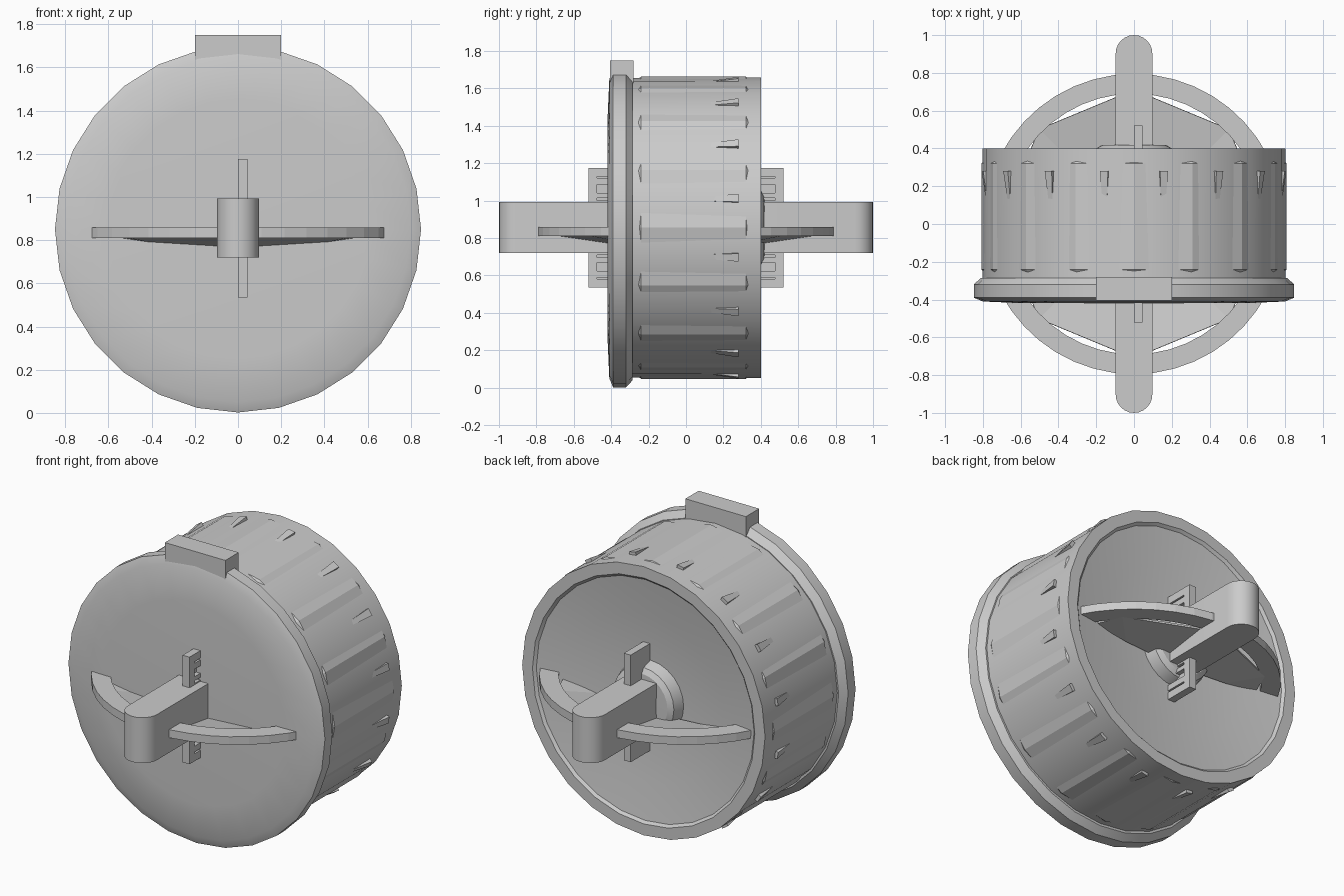
import bpy, bmesh, math
from mathutils import Matrix

cube = bpy.data.objects.get("Cube")
if cube:
    bpy.data.objects.remove(cube, do_unlink=True)

grey = bpy.data.materials.new("plain_grey")
grey.use_nodes = True
colour = (0.6, 0.6, 0.6, 1)
grey.diffuse_color = colour
grey.node_tree.nodes["Principled BSDF"].inputs["Base Color"].default_value = colour

MID = 0.855      # height of the axle
TAU = math.tau


def finish(name, bm, smooth=False):
    bmesh.ops.recalc_face_normals(bm, faces=bm.faces)
    mesh = bpy.data.meshes.new(name)
    bm.to_mesh(mesh)
    bm.free()
    mesh.materials.append(grey)
    ob = bpy.data.objects.new(name, mesh)
    bpy.context.collection.objects.link(ob)
    if smooth:
        bpy.ops.object.select_all(action='DESELECT')
        ob.select_set(True)
        bpy.context.view_layer.objects.active = ob
        bpy.ops.object.shade_smooth_by_angle(angle=math.radians(28))
    return ob


def add_box(bm, x, y, z):
    size = Matrix.Diagonal((x[1] - x[0], y[1] - y[0], z[1] - z[0], 1))
    place = Matrix.Translation((sum(x) / 2, sum(y) / 2, sum(z) / 2))
    return bmesh.ops.create_cube(bm, size=1, matrix=place @ size)["verts"]


def lathe(name, profile, sides, height, smooth=True):
    """Turn a (radius, y) profile around the y axis."""
    bm = bmesh.new()
    verts = [bm.verts.new((0, y, r)) for r, y in profile]
    edges = [bm.edges.new(pair) for pair in zip(verts, verts[1:])]
    bmesh.ops.spin(bm, geom=verts + edges, cent=(0, 0, 0), axis=(0, 1, 0),
                   angle=TAU, steps=sides)
    bmesh.ops.remove_doubles(bm, verts=bm.verts, dist=0.0005)
    bmesh.ops.translate(bm, verts=bm.verts, vec=(0, 0, height))
    return finish(name, bm, smooth)


def prism(name, points, z0, z1, smooth=False):
    bm = bmesh.new()
    face = bm.faces.new([bm.verts.new((x, y, z0)) for x, y in points])
    top = bmesh.ops.extrude_face_region(bm, geom=[face])["geom"]
    bmesh.ops.translate(bm, vec=(0, 0, z1 - z0),
                        verts=[v for v in top if isinstance(v, bmesh.types.BMVert)])
    return finish(name, bm, smooth)


# Front lid with bevelled rim
lathe("front_lid", [(0, -.42), (.6, -.419), (.8, -.41), (.848, -.39),
                    (.848, -.32), (.81, -.285), (.7, -.285), (0, -.285)], 28, .85)

# Drum shell with a shallow dished back
lathe("drum", [(0, -.3), (.801, -.3), (.803, .4), (.735, .4), (.72, .385),
               (.5, .355), (.25, .335), (0, .33)], 28, MID)

# Sixteen staves whose corners break through the shell as strips
lathe("drum_staves", [(.785, -.27), (.808, -.24), (.808, .32), (.785, .35)],
      16, MID, smooth=False)

# Domed hub at the back
lathe("back_hub", [(.22, .33), (.2, .4), (.17, .418), (0, .422)], 24, MID)

# Wedge cleats around the drum
bm = bmesh.new()
for i in range(16):
    verts = add_box(bm, (-.022, .022), (.13, .28), (.77, .818))
    for v in verts:
        if v.co.y < .2:
            v.co.x *= .6
            if v.co.z > .8:
                v.co.z = .797
    bmesh.ops.rotate(bm, verts=verts, cent=(0, 0, 0),
                     matrix=Matrix.Rotation((i + .5) * TAU / 16, 3, 'Y'))
bmesh.ops.translate(bm, verts=bm.verts, vec=(0, 0, MID))
finish("drum_cleats", bm)

# Block on top of the lid
bm = bmesh.new()
add_box(bm, (-.2, .2), (-.405, -.28), (1.62, 1.75))
finish("top_block", bm)

# Round-ended handle running through the drum
outline = []
for end, start in ((1, 0), (-1, math.pi)):
    for i in range(13):
        a = start + math.pi * i / 12
        outline.append((.097 * math.cos(a), end * .903 + .097 * math.sin(a)))
prism("handle_bar", outline, .72, .992, smooth=True)

# Flat ring arcs outside the drum, front and back
for label, side in (("back", 1), ("front", -1)):
    low = math.asin(.36 / .79)
    angles = [low + (math.pi - 2 * low) * i / 16 for i in range(17)]
    arc = [(.795 * math.cos(a), side * .795 * math.sin(a)) for a in angles]
    arc += [(.69 * math.cos(a), side * .69 * math.sin(a)) for a in reversed(angles)]
    prism(label + "_ring_arc", arc, .81, .858)

# Shallow eight-sided web inside the ring, clipped to what lies outside
for label, side in (("back", 1), ("front", -1)):
    bm = bmesh.new()
    cone = bmesh.ops.create_cone(bm, segments=8, radius1=.03, radius2=.71, depth=.1,
                                 cap_ends=True, cap_tris=False)
    bmesh.ops.rotate(bm, verts=cone["verts"], cent=(0, 0, 0),
                     matrix=Matrix.Rotation(0, 3, 'Z'))
    lid = [f for f in bm.faces if f.normal.z > .9]
    bmesh.ops.delete(bm, geom=lid, context='FACES_ONLY')
    bmesh.ops.translate(bm, verts=bm.verts, vec=(0, 0, .772))
    bmesh.ops.bisect_plane(bm, geom=bm.verts[:] + bm.edges[:] + bm.faces[:],
                           plane_co=(0, side * .35, 0), plane_no=(0, side, 0),
                           clear_inner=True)
    web = finish(label + "_web", bm)
    solid = web.modifiers.new("thickness", 'SOLIDIFY')
    solid.thickness = .012

# Notched keys standing above and below the handle
for label, side in (("back", 1), ("front", -1)):
    bm = bmesh.new()

    def key_box(x, y, z):
        add_box(bm, x, sorted((side * y[0], side * y[1])), z)

    key_box((0, .045), (.475, .522), (MID - .32, MID + .32))
    key_box((0, .018), (.34, .475), (MID - .32, MID + .32))
    for up in (1, -1):
        for near, far in ((.1, .145), (.16, .185), (.23, .265), (.275, .32)):
            key_box((.018, .045), (.34, .475),
                    sorted((MID + up * near, MID + up * far)))
    finish(label + "_key", bm)
